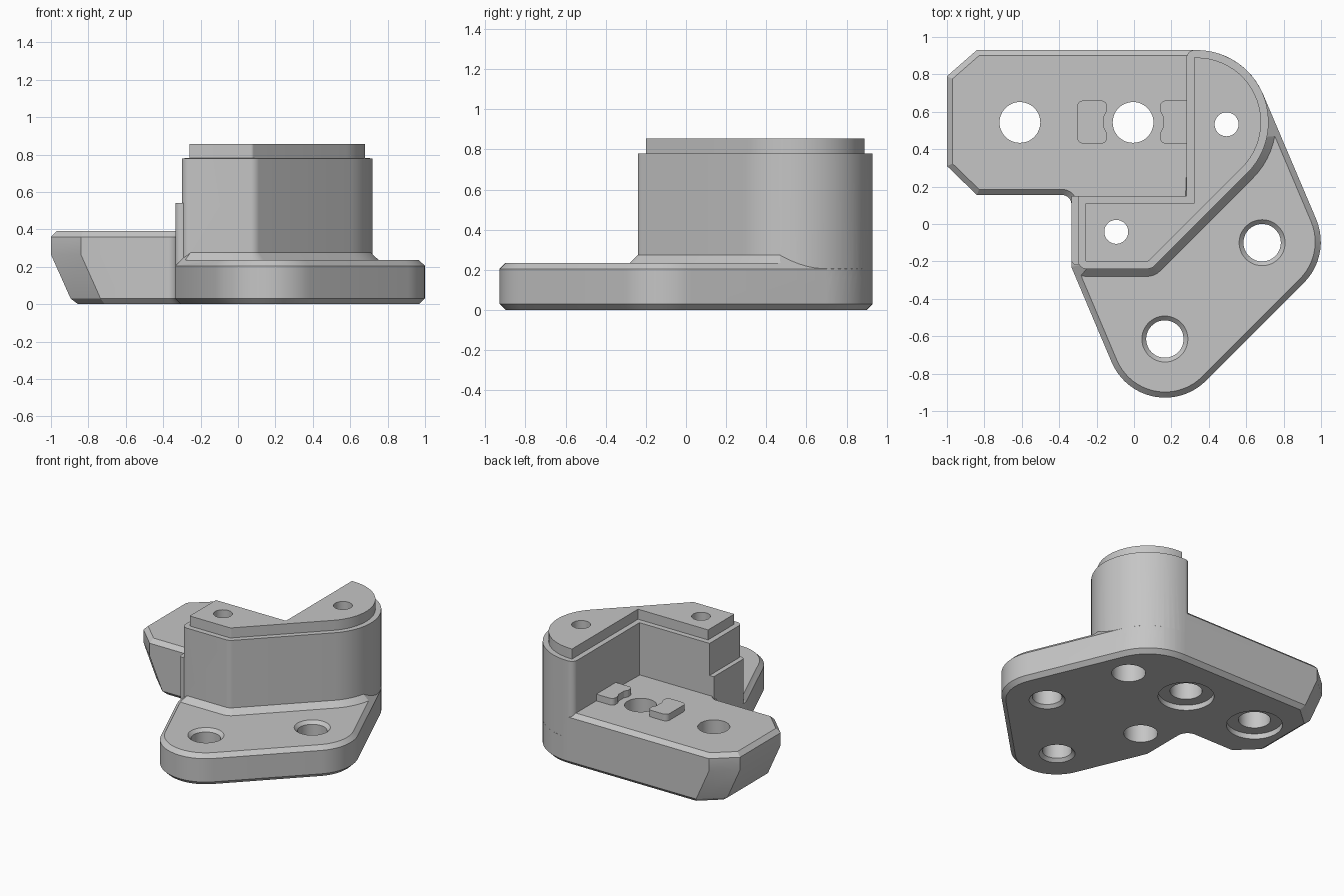
import bpy, bmesh, math
from mathutils import Vector

if "Cube" in bpy.data.objects:
    bpy.data.objects.remove(bpy.data.objects["Cube"])

grey = bpy.data.materials.new("plain grey")
grey.diffuse_color = (0.56, 0.56, 0.56, 1)
grey.use_nodes = True
grey.node_tree.nodes["Principled BSDF"].inputs["Base Color"].default_value = grey.diffuse_color


def rounded(corners, seg_angle=6):
    """Counter-clockwise outline from (x, y[, radius]) corners."""
    out, n = [], len(corners)
    for i, c in enumerate(corners):
        p = Vector(c[:2])
        if len(c) < 3:
            out.append(p)
            continue
        a = (Vector(corners[i - 1][:2]) - p).normalized()
        b = (Vector(corners[(i + 1) % n][:2]) - p).normalized()
        half = a.angle(b) / 2
        centre = p + (a + b).normalized() * c[2] / math.sin(half)
        start = p + a * c[2] / math.tan(half) - centre
        turn = math.pi - 2 * half
        if a.x * b.y - a.y * b.x > 0:      # concave corner
            turn = -turn
        steps = max(4, round(math.degrees(abs(turn)) / seg_angle))
        for k in range(steps + 1):
            t = turn * k / steps
            out.append(centre + Vector((start.x * math.cos(t) - start.y * math.sin(t),
                                        start.x * math.sin(t) + start.y * math.cos(t))))
    return out


def inset(pts, d):
    """Mitred inward offset (negative grows)."""
    out = []
    for i, p in enumerate(pts):
        e1 = (p - pts[i - 1]).normalized()
        e2 = (pts[(i + 1) % len(pts)] - p).normalized()
        n1, n2 = Vector((-e1.y, e1.x)), Vector((-e2.y, e2.x))
        out.append(p + (n1 + n2) * d / max(0.2, 1 + n1.dot(n2)))
    return out


def circle(x, y, r, n=48):
    return [Vector((x + r * math.cos(2 * math.pi * k / n),
                    y + r * math.sin(2 * math.pi * k / n))) for k in range(n)]


def loft(name, levels):
    """Closed solid through (z, outline) levels."""
    bm = bmesh.new()
    rings = [[bm.verts.new((p.x, p.y, z)) for p in pts] for z, pts in levels]
    n = len(rings[0])
    bm.faces.new(rings[0][::-1])
    bm.faces.new(rings[-1])
    for lo, hi in zip(rings, rings[1:]):
        for i in range(n):
            j = (i + 1) % n
            bm.faces.new((lo[i], lo[j], hi[j], hi[i]))
    bmesh.ops.recalc_face_normals(bm, faces=bm.faces)
    me = bpy.data.meshes.new(name)
    bm.to_mesh(me)
    bm.free()
    me.materials.append(grey)
    ob = bpy.data.objects.new(name, me)
    bpy.context.collection.objects.link(ob)
    return ob


def volume(ob):
    bm = bmesh.new()
    bm.from_object(ob, bpy.context.evaluated_depsgraph_get())
    v = bm.calc_volume()
    bm.free()
    return v


def combine(target, other, operation):
    """Apply a boolean, changing solver if the volume is implausible."""
    a, b = volume(target), volume(other)
    low, high = {'UNION': (max(a, b), a + b), 'DIFFERENCE': (a - b, a),
                 'INTERSECT': (1e-5, min(a, b))}[operation]
    bpy.context.view_layer.objects.active = target
    m = target.modifiers.new("combine", 'BOOLEAN')
    m.operation, m.object = operation, other
    for solver in ('EXACT', 'MANIFOLD'):
        m.solver = solver
        bpy.context.view_layer.update()
        if low - 1e-3 <= volume(target) <= high + 1e-3:
            bpy.ops.object.modifier_apply(modifier=m.name)
            bpy.data.objects.remove(other)
            return
    target.modifiers.remove(m)
    if operation != 'UNION':
        bpy.data.objects.remove(other)


# Mounting flange with chamfered rims
flange = rounded([(-0.335, -0.23), (0.060, -1.163, 0.31), (1.056, -0.167, 0.31),
                  (0.590, 0.93, 0.385), (-0.335, 0.93)])
body = loft("bracket_body", [(0, inset(flange, 0.03)), (0.03, flange),
                             (0.205, flange), (0.235, inset(flange, 0.03))])


# Arm with clipped corners and an undercut nose
def arm_outline(s):
    return rounded([(-1 + s, 0.79), (-1 + s, 0.31), (-0.84 + s, 0.155),
                    (-0.335, 0.155, 0.05), (-0.335, 0.0), (0.3, 0.0),
                    (0.335, 0.93), (-0.84 + s, 0.93)])


arm = loft("arm", [(0, inset(arm_outline(0.115), 0.03)), (0.03, arm_outline(0.105)),
                   (0.265, arm_outline(0)), (0.36, arm_outline(0)),
                   (0.39, inset(arm_outline(0), 0.03))])

# L-shaped column with a stepped top
column_outline = rounded([(-0.30, -0.24, 0.045), (0.094, -0.24, 0.06),
                          (1.264, 0.93, 0.385), (0.28, 0.93, 0.045),
                          (0.28, 0.15), (-0.30, 0.15)])
lip = inset(column_outline, 0.04)
column = loft("column", [(0.05, column_outline), (0.78, column_outline),
                         (0.7801, lip), (0.855, lip)])

# Sloped skirt at the column foot, trimmed by the flange chamfer
skirt_foot = inset(column_outline, -0.04)
skirt = loft("skirt", [(0.15, skirt_foot), (0.235, skirt_foot), (0.275, column_outline)])
trim = loft("skirt_trim", [(0.1, flange), (0.205, flange), (0.295, inset(flange, 0.09))])
combine(skirt, trim, 'INTERSECT')

# Low step on the column's left side
step_outline = rounded([(-0.335, -0.22, 0.03), (-0.2, -0.22), (-0.2, 0.15), (-0.335, 0.15)])
step = loft("side_step", [(0.1, step_outline), (0.54, step_outline)])

for part in (arm, column, skirt, step):
    combine(body, part, 'UNION')

# Flange bolt holes, countersunk on both faces
for x, y in ((0.165, -0.615), (0.685, -0.10)):
    combine(body, loft("bolt_hole", [
        (-0.02, circle(x, y, 0.142)), (0.022, circle(x, y, 0.10)),
        (0.212, circle(x, y, 0.10)), (0.255, circle(x, y, 0.143))]), 'DIFFERENCE')

# Arm holes with a shallow recess underneath
for x in (-0.61, -0.005):
    combine(body, loft("arm_hole", [
        (-0.02, circle(x, 0.543, 0.19)), (0.04, circle(x, 0.543, 0.19)),
        (0.0401, circle(x, 0.543, 0.109)), (0.5, circle(x, 0.543, 0.109))]), 'DIFFERENCE')

# Column screw holes, wider from below
for x, y in ((0.495, 0.533), (-0.095, -0.042)):
    combine(body, loft("screw_hole", [
        (-0.02, circle(x, y, 0.115)), (0.5, circle(x, y, 0.115)),
        (0.5001, circle(x, y, 0.064)), (0.9, circle(x, y, 0.064))]), 'DIFFERENCE')

# Locating pads on either side of the inner arm hole
left_pad = rounded([(-0.305, 0.43, 0.035), (-0.145, 0.43, 0.03), (-0.145, 0.485, 0.015),
                    (-0.16, 0.515, 0.02), (-0.16, 0.575, 0.02), (-0.145, 0.605, 0.015),
                    (-0.145, 0.66, 0.03), (-0.305, 0.66, 0.035)])
right_pad = rounded([(0.14, 0.43, 0.03), (0.285, 0.43), (0.285, 0.66), (0.14, 0.66, 0.03),
                     (0.14, 0.605, 0.015), (0.155, 0.575, 0.02),
                     (0.155, 0.515, 0.02), (0.14, 0.485, 0.015)])
for name, outline in (("left_pad", left_pad), ("right_pad", right_pad)):
    loft(name, [(0.385, outline), (0.44, outline)])

# Smooth round walls, keep edges sharp
for ob in list(bpy.context.scene.objects):
    bpy.ops.object.select_all(action='DESELECT')
    ob.select_set(True)
    bpy.context.view_layer.objects.active = ob
    bpy.ops.object.shade_smooth_by_angle(angle=math.radians(25))
